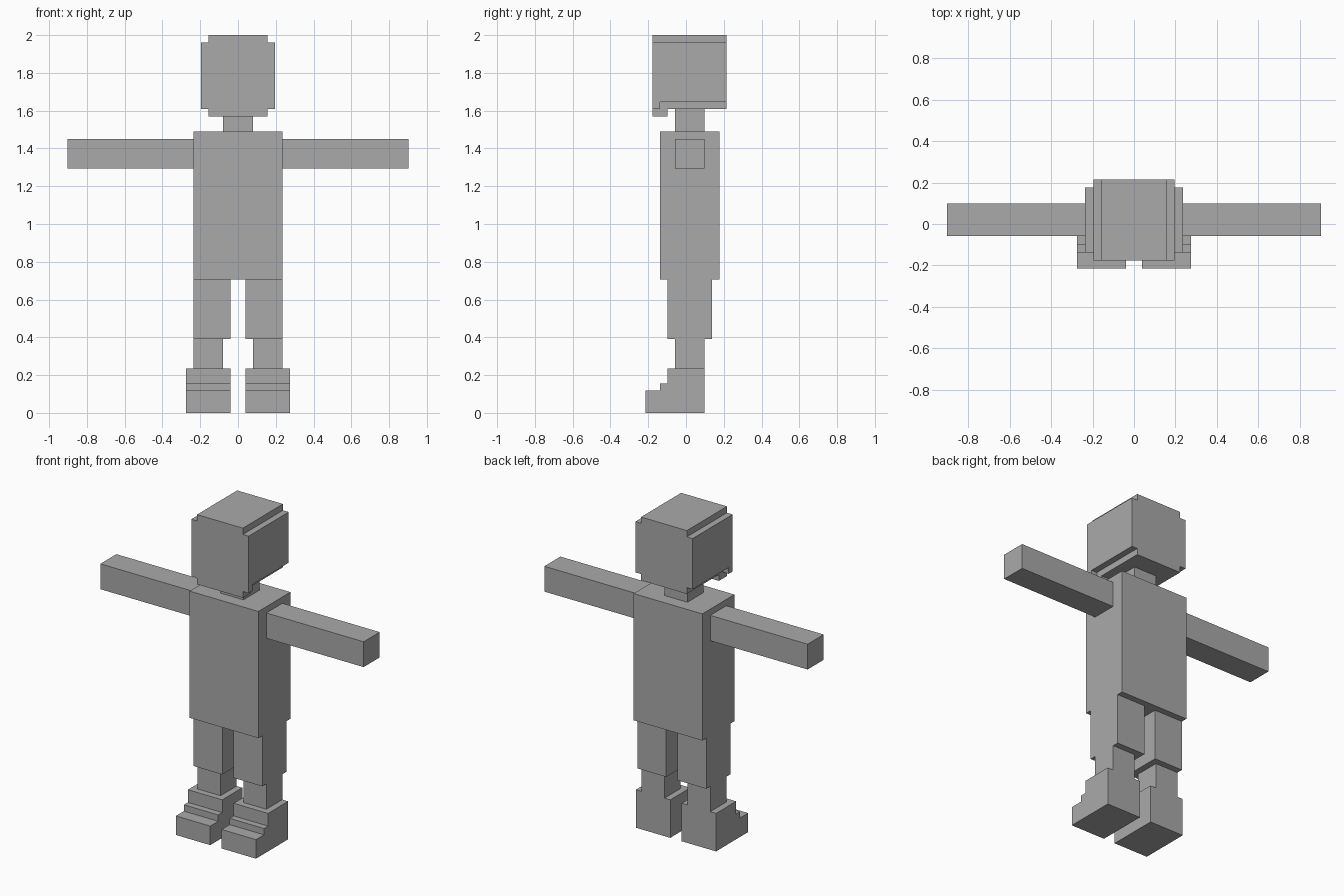
import bpy
import bmesh
from mathutils import Vector

# Remove the default cube
cube = bpy.data.objects.get("Cube")
if cube:
    bpy.data.objects.remove(cube, do_unlink=True)

U = 2 / 51  # one block unit; the figure is 51 blocks tall

# Single plain grey material
GREY = (0.4, 0.4, 0.4, 1)
grey = bpy.data.materials.new("plain_grey")
grey.use_nodes = True
grey.diffuse_color = GREY
grey.node_tree.nodes["Principled BSDF"].inputs["Base Color"].default_value = GREY


def slab(name, x0, x1, profile):
    """Extrude a (y, z) side profile from x0 to x1, in block units."""
    bm = bmesh.new()
    face = bm.faces.new([bm.verts.new(Vector((x0, y, z)) * U) for y, z in profile])
    moved = bmesh.ops.extrude_face_region(bm, geom=[face], use_keep_orig=True)["geom"]
    verts = [v for v in moved if isinstance(v, bmesh.types.BMVert)]
    bmesh.ops.translate(bm, verts=verts, vec=((x1 - x0) * U, 0, 0))
    bmesh.ops.recalc_face_normals(bm, faces=bm.faces)
    mesh = bpy.data.meshes.new(name)
    bm.to_mesh(mesh)
    bm.free()
    mesh.materials.append(grey)
    obj = bpy.data.objects.new(name, mesh)
    bpy.context.collection.objects.link(obj)


def box(name, x0, x1, y0, y1, z0, z1):
    slab(name, x0, x1, [(y0, z0), (y1, z0), (y1, z1), (y0, z1)])


def pair(build, name, x0, x1, *shape):
    """Build a part on the left and its mirror on the right."""
    build("left_" + name, x0, x1, *shape)
    build("right_" + name, -x1, -x0, *shape)


# Trunk and neck
box("torso", -6, 6, -3.5, 4.5, 18, 38)
box("neck", -2, 2, -1.5, 2.5, 38, 41)

# Head with a chin ledge, and narrower cheeks on both sides
slab("head", -4, 4, [(-4.5, 40), (-2.5, 40), (-2.5, 41), (5.5, 41), (5.5, 51), (-4.5, 51)])
pair(slab, "cheek", 4, 5,
     [(-4.5, 41), (-3.5, 41), (-3.5, 42), (5.5, 42), (5.5, 50), (-4.5, 50)])

# Limbs
pair(box, "arm", 6, 23, -1.5, 2.5, 33, 37)
pair(box, "upper_leg", 1, 6, -2.5, 3.5, 10, 18)
pair(box, "lower_leg", 2, 6, -1.5, 2.5, 6, 10)

# Stepped shoes
pair(slab, "shoe", 1, 7,
     [(2.5, 0), (2.5, 6), (-2.5, 6), (-2.5, 4), (-3.5, 4), (-3.5, 3), (-5.5, 3), (-5.5, 0)])
